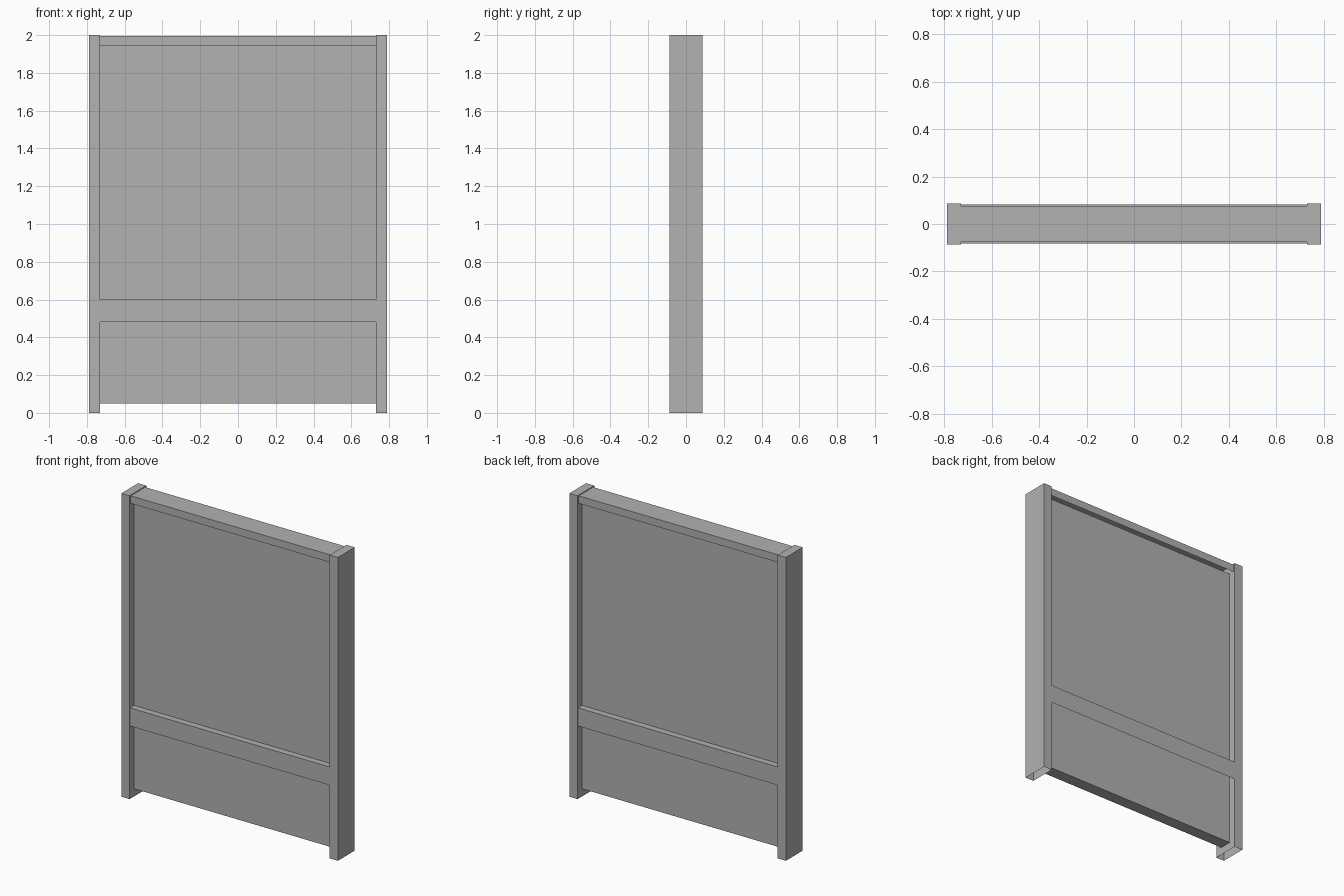
import bpy, bmesh
from mathutils import Matrix, Vector

cube = bpy.data.objects.get("Cube")
if cube:
    bpy.data.objects.remove(cube, do_unlink=True)

grey = bpy.data.materials.new("plain_grey")
grey.use_nodes = True
colour = (0.445, 0.445, 0.445, 1)
grey.diffuse_color = colour
grey.node_tree.nodes["Principled BSDF"].inputs["Base Color"].default_value = colour


def box(name, low, high, open_sides=()):
    """Box between two corners, without the faces that point along open_sides."""
    low, high = Vector(low), Vector(high)
    bm = bmesh.new()
    bmesh.ops.create_cube(bm, size=1, matrix=Matrix.LocRotScale(
        (low + high) / 2, None, high - low))
    bm.normal_update()
    gone = [f for f in bm.faces
            if any(f.normal.dot(Vector(d)) > 0.9 for d in open_sides)]
    bmesh.ops.delete(bm, geom=gone, context='FACES')
    mesh = bpy.data.meshes.new(name)
    bm.to_mesh(mesh)
    bm.free()
    mesh.materials.append(grey)
    obj = bpy.data.objects.new(name, mesh)
    bpy.context.collection.objects.link(obj)
    return obj


DOWN, LEFT, RIGHT = (0, 0, -1), (1, 0, 0), (-1, 0, 0)
outer, inner, depth = 0.79, 0.73, 0.0875

# Hollow side posts, open at the foot
box("left_post", (inner, -depth, 0), (outer, depth, 2), [DOWN])
box("right_post", (-outer, -depth, 0), (-inner, depth, 2), [DOWN])

# Recessed panel between the posts
box("panel", (-inner, -0.04, 0.05), (inner, 0.04, 1.945))

# Folded covers around the panel, open underneath and at the ends
channel = [DOWN, LEFT, RIGHT]
box("top_rail", (-inner, -0.075, 1.945), (inner, 0.075, 1.995), channel)
box("middle_rail", (-inner, -0.083, 0.48), (inner, 0.083, 0.6), channel)
